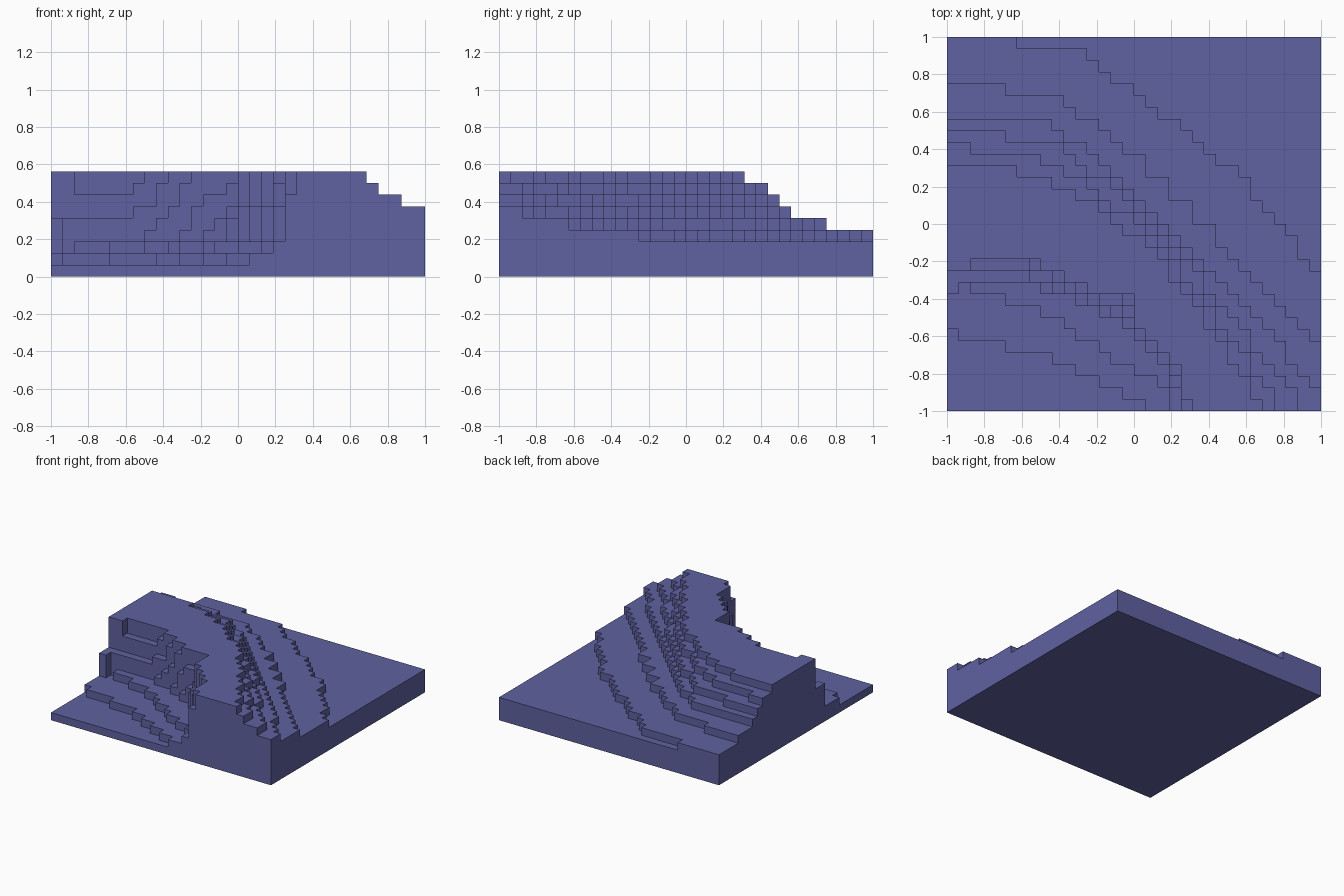
import bpy, bmesh

cube = bpy.data.objects.get("Cube")
if cube:
    bpy.data.objects.remove(cube, do_unlink=True)

SIZE = 32            # cells per side
CELL = 2 / SIZE      # cell edge and terrace step
FOOT, RIM = 4, 9     # lowest and highest terrace of the cliff
SHOULDER = 6         # terrace where the outer slope steepens

# Valley side contours (column, row), lowest terrace first
bank_low = [(0, 6.7), (9, 4.5), (17, 0.5)]
bank_high = [(0, 11.2), (8, 8.5), (13, 5.3), (18, 2.5), (20, -1.5)]
cliff_foot = [(0, 11.3), (8, 10.6), (11, 9.6), (16, 6.6), (19, 3.5), (21, -4.5)]
cliff_rim = [(0, 11.8), (3, 13.2), (7, 13), (12, 10.5), (16, 9.8),
             (16, 7.4), (19, 4.6), (22, -2)]

# Outer slope contours (column, row), lowest terrace first
slope_foot = [(0, 32), (11, 31), (18, 25.7), (25, 20.3), (32, 11.6)]
slope_middle = [(0, 28.3), (10, 26.6), (16, 22), (23, 15), (32, 5.7)]
slope_shoulder = [(0, 25.3), (9, 24.6), (17, 18), (22.5, 12), (32, 1.8)]
slope_rim = [(0, 21.4), (6, 20.6), (12, 18.3), (18, 13.3), (23, 6.5),
             (27, 0.3), (32, -8)]


def row_at(path, col):
    """Contour row at the middle of a column."""
    x = col + 0.5
    for (xa, ya), (xb, yb) in zip(path, path[1:]):
        if xa <= x <= xb:
            return ya + (yb - ya) * (x - xa) / (xb - xa)
    return 0


def blend(low_path, high_path, low, high, level, col):
    """Row of a terrace spaced evenly between two contours."""
    t = (level - low) / (high - low)
    return row_at(low_path, col) * (1 - t) + row_at(high_path, col) * t


def valley_row(level, col):
    if level < FOOT:
        return row_at(bank_low if level == 2 else bank_high, col)
    return blend(cliff_foot, cliff_rim, FOOT, RIM, level, col)


def slope_row(level, col):
    if level < FOOT:
        return SIZE
    if level < SHOULDER:
        return row_at(slope_foot if level == FOOT else slope_middle, col)
    return blend(slope_shoulder, slope_rim, SHOULDER, RIM, level, col)


def column_heights(col):
    """Number of steps at every cell of a column."""
    heights = [1] * SIZE
    for level in range(2, RIM + 1):
        first = max(0, round(valley_row(level, col)))
        last = min(SIZE, round(slope_row(level, col)))
        for row in range(first, last):
            heights[row] = level
    return heights


terrain = [column_heights(col) for col in range(SIZE)]
terrain[0][10] = 5   # lone post at the cliff foot


def height_at(col, row):
    inside = 0 <= col < SIZE and 0 <= row < SIZE
    return terrain[col][row] if inside else 0


# Stepped hillside mesh: cell tops, undersides and one-step wall panels
bm = bmesh.new()


def add_face(*corners):
    half = SIZE / 2
    bm.faces.new([bm.verts.new(((x - half) * CELL, (y - half) * CELL, z * CELL))
                  for x, y, z in corners])


for c in range(SIZE):
    for r in range(SIZE):
        h = height_at(c, r)
        ring = [(c, r), (c + 1, r), (c + 1, r + 1), (c, r + 1)]
        add_face(*[(x, y, h) for x, y in ring])
        add_face(*[(x, y, 0) for x, y in reversed(ring)])
        neighbours = [(c, r - 1), (c + 1, r), (c, r + 1), (c - 1, r)]
        for side, cell in enumerate(neighbours):
            a, b = ring[side], ring[(side + 1) % 4]
            for z in range(height_at(*cell), h):
                add_face((*a, z), (*b, z), (*b, z + 1), (*a, z + 1))

bmesh.ops.remove_doubles(bm, verts=bm.verts[:], dist=CELL / 100)

mesh = bpy.data.meshes.new("terraced_hillside")
bm.to_mesh(mesh)
bm.free()
hillside = bpy.data.objects.new("terraced_hillside", mesh)
bpy.context.collection.objects.link(hillside)

# Single slate violet colour
colour = (0.115, 0.12, 0.35, 1)
material = bpy.data.materials.new("slate_violet")
material.use_nodes = True
material.diffuse_color = colour
material.node_tree.nodes["Principled BSDF"].inputs["Base Color"].default_value = colour
mesh.materials.append(material)
